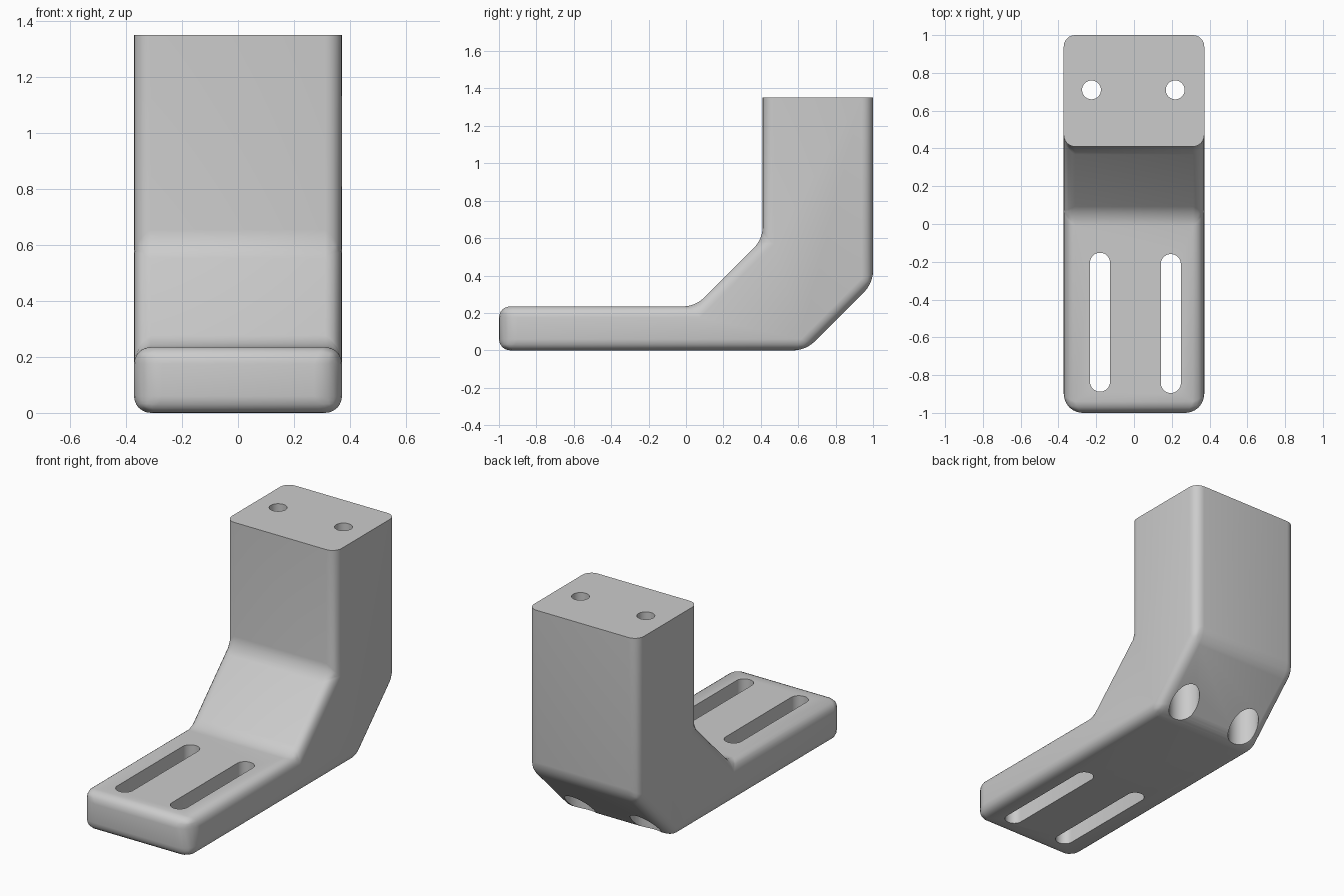
import bpy, bmesh, math
from mathutils import Matrix

cube = bpy.data.objects.get("Cube")
if cube:
    bpy.data.objects.remove(cube, do_unlink=True)

grey = bpy.data.materials.new("plain grey")
grey.use_nodes = True
grey.diffuse_color = (0.6, 0.6, 0.6, 1)
grey.node_tree.nodes["Principled BSDF"].inputs["Base Color"].default_value = (0.6, 0.6, 0.6, 1)

HALF, TOP, FRONT = 0.372, 1.352, -1.0


def make_object(name, bm):
    mesh = bpy.data.meshes.new(name)
    bmesh.ops.recalc_face_normals(bm, faces=bm.faces)
    bm.to_mesh(mesh)
    bm.free()
    obj = bpy.data.objects.new(name, mesh)
    obj.data.materials.append(grey)
    bpy.context.collection.objects.link(obj)
    return obj


# Bracket body: side profile (y, z) extruded across x
profile = [(FRONT, 0), (0.64, 0), (1, 0.36), (1, TOP),
           (0.41, TOP), (0.41, 0.595), (0.05, 0.235), (FRONT, 0.235)]
bm = bmesh.new()
face = bm.faces.new([bm.verts.new((-HALF, y, z)) for y, z in profile])
ext = bmesh.ops.extrude_face_region(bm, geom=[face])
bmesh.ops.translate(bm, vec=(2 * HALF, 0, 0),
                    verts=[v for v in ext["geom"] if isinstance(v, bmesh.types.BMVert)])

# Rounded edges: larger at the toe corners, none around the flat top
layer = bm.edges.layers.float.new("bevel_weight_edge")
for e in bm.edges:
    a, b = (v.co for v in e.verts)
    if min(a.z, b.z) > TOP - 0.01:
        weight = 0
    elif max(a.y, b.y) < FRONT + 0.01 and abs(a.z - b.z) > 0.1:
        weight = 1
    else:
        weight = 0.6
    e[layer] = weight
body = make_object("bracket_body", bm)
bevel = body.modifiers.new("rounded edges", "BEVEL")
bevel.limit_method = "WEIGHT"
bevel.width = 0.1
bevel.segments = 6


def cylinder_cutter(name, x, y, radius, z0, z1, length=0):
    """Vertical cutter; a length stretches it into a slot along y."""
    bm = bmesh.new()
    bmesh.ops.create_cone(bm, cap_ends=True, segments=32, radius1=radius, radius2=radius,
                          depth=z1 - z0, matrix=Matrix.Rotation(math.pi / 32, 4, "Z"))
    for v in bm.verts:
        v.co.y += math.copysign(length / 2, v.co.y)
    bmesh.ops.translate(bm, verts=bm.verts, vec=(x, y, (z0 + z1) / 2))
    cutter = make_object(name, bm)
    cutter.hide_render = True
    cut = body.modifiers.new(name, "BOOLEAN")
    cut.operation = "DIFFERENCE"
    cut.solver = "EXACT"
    cut.object = cutter
    return cutter


# Foot slots, bolt holes and the wider bolt head recesses
cutters = []
for side, slot_x, slot_y, bolt_x in (("right", -0.18, -0.52, -0.225), ("left", 0.195, -0.527, 0.218)):
    cutters += [
        cylinder_cutter(side + "_slot_cutter", slot_x, slot_y, 0.053, -0.1, 0.4, 0.63),
        cylinder_cutter(side + "_bolt_cutter", bolt_x, 0.71, 0.05, -0.1, 1.5),
        cylinder_cutter(side + "_recess_cutter", bolt_x, 0.71, 0.088, -0.1, 0.6)]

# Apply the cuts, then drop the cutters
bpy.context.view_layer.update()
result = bpy.data.meshes.new_from_object(body.evaluated_get(bpy.context.evaluated_depsgraph_get()))
body.modifiers.clear()
body.data = result
for c in cutters:
    bpy.data.objects.remove(c, do_unlink=True)

bpy.ops.object.select_all(action="DESELECT")
body.select_set(True)
bpy.context.view_layer.objects.active = body
bpy.ops.object.shade_smooth_by_angle(angle=math.radians(30))
